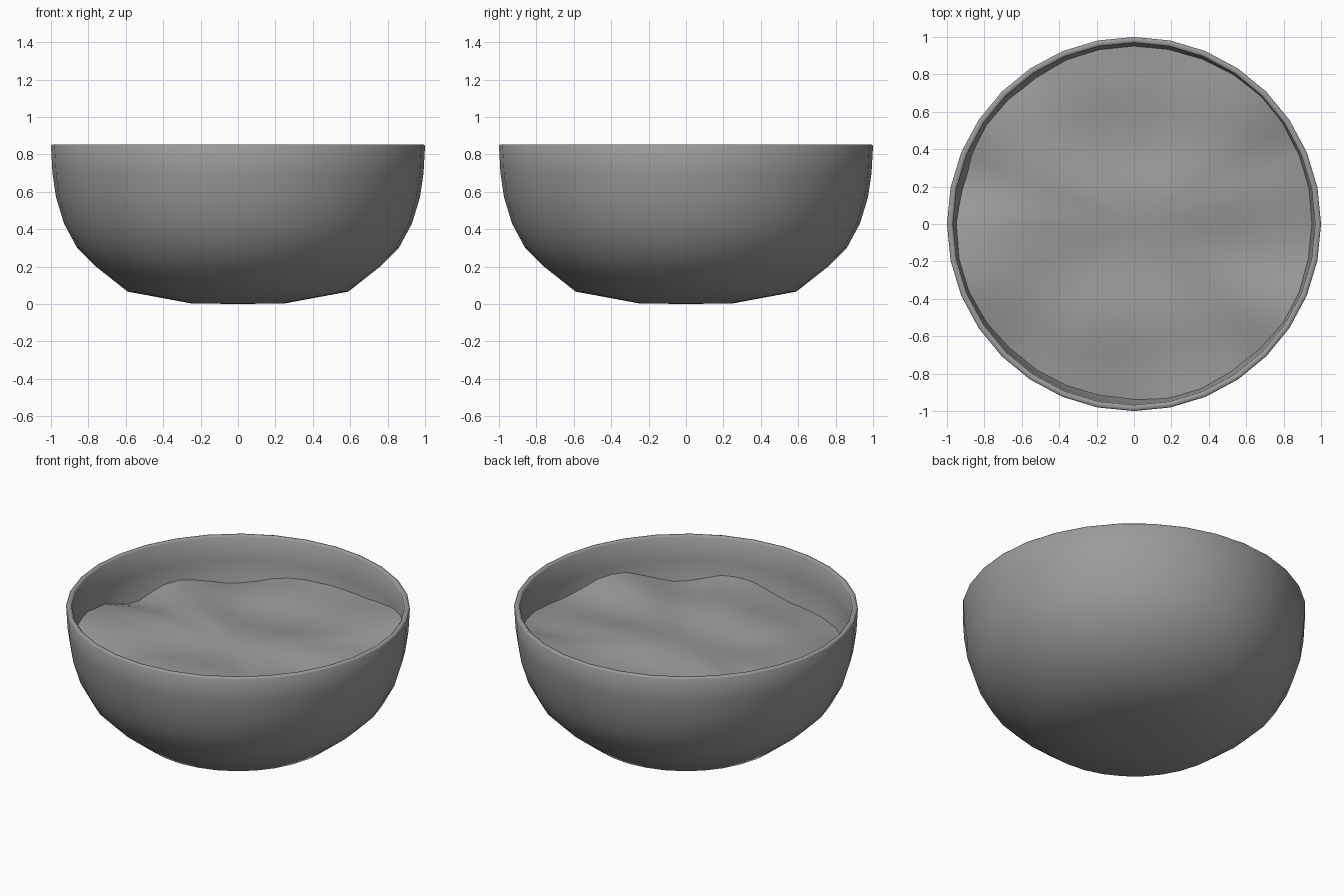
import bpy, bmesh, math

if "Cube" in bpy.data.objects:
    bpy.data.objects.remove(bpy.data.objects["Cube"])

SEG = 32


def finish(bm, name):
    bmesh.ops.recalc_face_normals(bm, faces=bm.faces)
    mesh = bpy.data.meshes.new(name)
    bm.to_mesh(mesh)
    bm.free()
    obj = bpy.data.objects.new(name, mesh)
    bpy.context.collection.objects.link(obj)
    bpy.context.view_layer.objects.active = obj
    for o in bpy.context.selected_objects:
        o.select_set(False)
    obj.select_set(True)
    # dark grey finish, shared by both parts
    mat = bpy.data.materials.get("dark_grey") or bpy.data.materials.new("dark_grey")
    mat.diffuse_color = (0.33, 0.33, 0.33, 1)
    mat.use_nodes = True
    mat.node_tree.nodes["Principled BSDF"].inputs["Base Color"].default_value = mat.diffuse_color
    mesh.materials.append(mat)
    return obj


def skin(bm, rings):
    for a, b in zip(rings, rings[1:]):
        n = len(a)
        for i in range(n):
            bm.faces.new((a[i], a[(i + 1) % n], b[(i + 1) % n], b[i]))


# Bowl: closed outer and inner profile, revolved
outer = [(0.25, 0.003), (0.59, 0.066), (0.76, 0.2), (0.86, 0.3), (0.93, 0.43),
         (0.973, 0.57), (0.992, 0.7), (1.0, 0.845), (0.995, 0.852)]
inner = [(0.975, 0.853), (0.968, 0.845), (0.962, 0.7), (0.946, 0.58), (0.905, 0.442),
         (0.838, 0.32), (0.743, 0.22), (0.58, 0.095), (0.25, 0.033)]
bm = bmesh.new()
rings = []
for r, z in outer + inner:
    rings.append([bm.verts.new((r * math.cos(math.tau * i / SEG),
                                r * math.sin(math.tau * i / SEG), z))
                  for i in range(SEG)])
skin(bm, rings)
for ring, z in ((rings[0], 0.0), (rings[-1], 0.03)):
    centre = bm.verts.new((0, 0, z))
    for i in range(SEG):
        bm.faces.new((ring[i], ring[(i + 1) % SEG], centre))
bowl = finish(bm, "bowl")
bpy.ops.object.shade_smooth_by_angle(angle=math.radians(60))

# Contents: wavy surface, edge height given by angle in degrees
EDGE = [(-8, .61), (24, .66), (41, .71), (80, .62), (103, .615), (126, .56), (148, .605),
        (165, .54), (185, .62), (195, .645), (231, .55), (263, .54), (289, .62),
        (307, .57), (331, .66), (352, .61)]


def edge_height(deg):
    deg = (deg + 8) % 360 - 8
    for (a, za), (b, zb) in zip(EDGE, EDGE[1:]):
        if a <= deg <= b:
            t = (1 - math.cos(math.pi * (deg - a) / (b - a))) / 2
            return za + (zb - za) * t


def waves(x, y):
    return (0.605 - 0.015 * math.sin(9.5 * (y - 0.3))
            + 0.012 * math.sin(6 * x - 2 * y))


def wall_radius(z):
    pts = sorted(inner[1:], key=lambda p: p[1])
    for (ra, za), (rb, zb) in zip(pts, pts[1:]):
        if za <= z <= zb:
            return ra + (rb - ra) * (z - za) / (zb - za)


bm = bmesh.new()
N, STEPS = 64, 14
rings = []
for s in range(1, STEPS + 1):
    f = s / STEPS
    ring = []
    for i in range(N):
        a = math.tau * i / N
        ze = edge_height(math.degrees(a))
        r = f * (wall_radius(ze) + 0.003)
        x, y = r * math.cos(a), r * math.sin(a)
        w = f ** 2.5
        ring.append(bm.verts.new((x, y, waves(x, y) * (1 - w) + ze * w)))
    rings.append(ring)
skin(bm, rings)
centre = bm.verts.new((0, 0, waves(0, 0)))
for i in range(N):
    bm.faces.new((centre, rings[0][i], rings[0][(i + 1) % N]))
contents = finish(bm, "contents")
if contents.data.polygons[0].normal.z < 0:
    contents.data.flip_normals()
bpy.ops.object.shade_smooth()
